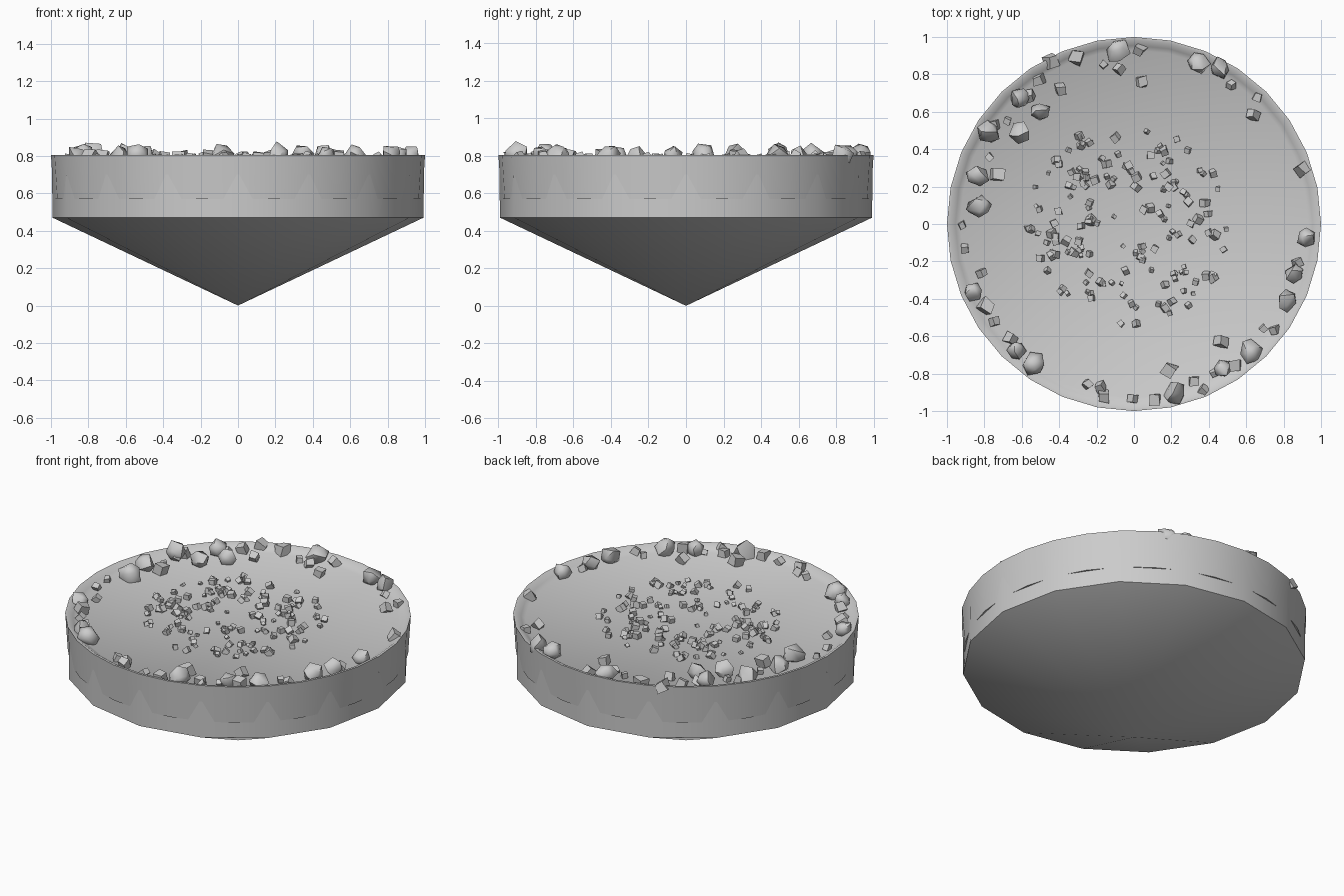
import bpy, bmesh, math, random
from mathutils import Matrix, Vector, Euler

if "Cube" in bpy.data.objects:
    bpy.data.objects.remove(bpy.data.objects["Cube"])
random.seed(4)
FLOOR = 0.77


def finish(bm, name, angle=None):
    bmesh.ops.recalc_face_normals(bm, faces=bm.faces[:])
    me = bpy.data.meshes.new(name)
    bm.to_mesh(me)
    bm.free()
    ob = bpy.data.objects.new(name, me)
    bpy.context.collection.objects.link(ob)
    if angle:
        bpy.ops.object.select_all(action='DESELECT')
        ob.select_set(True)
        bpy.context.view_layer.objects.active = ob
        bpy.ops.object.shade_smooth_by_angle(angle=math.radians(angle))
    return ob


def lathe(name, profile, sides, angle):
    """Revolve (radius, z) points; radius 0 makes a pole."""
    bm = bmesh.new()
    rings = []
    for r, z in profile:
        if r == 0:
            rings.append([bm.verts.new((0, 0, z))] * sides)
        else:
            rings.append([bm.verts.new((r * math.cos(math.tau * i / sides),
                                        r * math.sin(math.tau * i / sides), z)) for i in range(sides)])
    for a, b in zip(rings, rings[1:]):
        for i in range(sides):
            j = (i + 1) % sides
            quad = list(dict.fromkeys((a[i], a[j], b[j], b[i])))
            bm.faces.new(quad)
    return finish(bm, name, angle)


# pointed lower body with a 16-sided wall
lathe("lower_body", [(0, 0), (0.992, 0.47), (0.994, 0.70), (0, 0.70)], 16, 60)
# 32-sided dish with a low lip around the floor
lathe("upper_dish", [(0, 0.57), (0.985, 0.57), (0.992, 0.68), (1, 0.805), (0.985, 0.805),
                     (0.955, 0.785), (0.93, FLOOR), (0, FLOOR)], 32, 40)


def add_chunk(bm, x, y, z, size, blocky, jitter):
    """Add one irregular stone: convex hull of a jittered cube or ball."""
    rot = Euler([random.uniform(0, 6.28) for _ in range(3)]).to_matrix().to_4x4()
    m = Matrix.Translation((x, y, z)) @ rot
    if blocky:
        s = size * 0.62
        vs = bmesh.ops.create_cube(bm, size=2 * s, matrix=m)["verts"]
    else:
        vs = bmesh.ops.create_icosphere(bm, subdivisions=1, radius=size, matrix=m)["verts"]
    for v in vs:
        v.co += Vector([random.uniform(-1, 1) for _ in range(3)]) * size * jitter


# rocks around the rim: x, y, radius
ROCKS = [
    (-.09, .93, .065), (.03, .93, .04), (-.31, .89, .05), (-.44, .87, .05),
    (.34, .86, .065), (.46, .83, .06), (-.61, .67, .06), (-.50, .60, .055),
    (-.78, .49, .065), (-.61, .49, .06), (-.84, .26, .065), (-.73, .26, .05),
    (-.83, .09, .068), (-.86, -.36, .055), (-.79, -.44, .05), (-.63, -.68, .055),
    (-.53, -.75, .065), (-.16, -.92, .045), (.22, -.91, .065), (.19, -.78, .05),
    (.47, -.77, .055), (.62, -.68, .065), (.46, -.63, .045), (.54, -.76, .05),
    (.82, -.41, .06), (.86, -.27, .052), (.92, -.07, .055), (.90, .29, .045),
    (.11, -.94, .045), (-.39, .72, .04), (.04, .76, .04), (-.08, .83, .035),
    (.37, -.89, .035), (.75, -.57, .035), (.66, .68, .035), (-.51, .77, .04)]
bm = bmesh.new()
for x, y, r in ROCKS:
    add_chunk(bm, x, y, FLOOR + 0.55 * r, r * 0.98, r < 0.052, 0.17)
finish(bm, "rim_rocks", 50)

# smaller stones filling in between the rim rocks
bm = bmesh.new()
for deg in (100, 128, 140, 149, 55, 43, 145, 182, 190, 196, 213, 221, 252, 259, 268, 258,
            298, 304, 345, 155, 320, 292):
    a = math.radians(deg + random.uniform(-2, 2))
    r = random.uniform(0.85, 0.94)
    s = random.uniform(0.025, 0.042)
    add_chunk(bm, r * math.cos(a), r * math.sin(a), FLOOR + 0.5 * s, s, True, 0.15)
finish(bm, "rim_stones")

# fine rubble scattered over the middle of the floor
bm = bmesh.new()
for i in range(150):
    a, r = random.uniform(0, math.tau), 0.08 + 0.46 * random.random() ** 0.6
    s = random.uniform(0.014, 0.032)
    add_chunk(bm, -0.03 + r * math.cos(a), r * math.sin(a), FLOOR + 0.4 * s, s, True, 0.12)
finish(bm, "floor_rubble")
